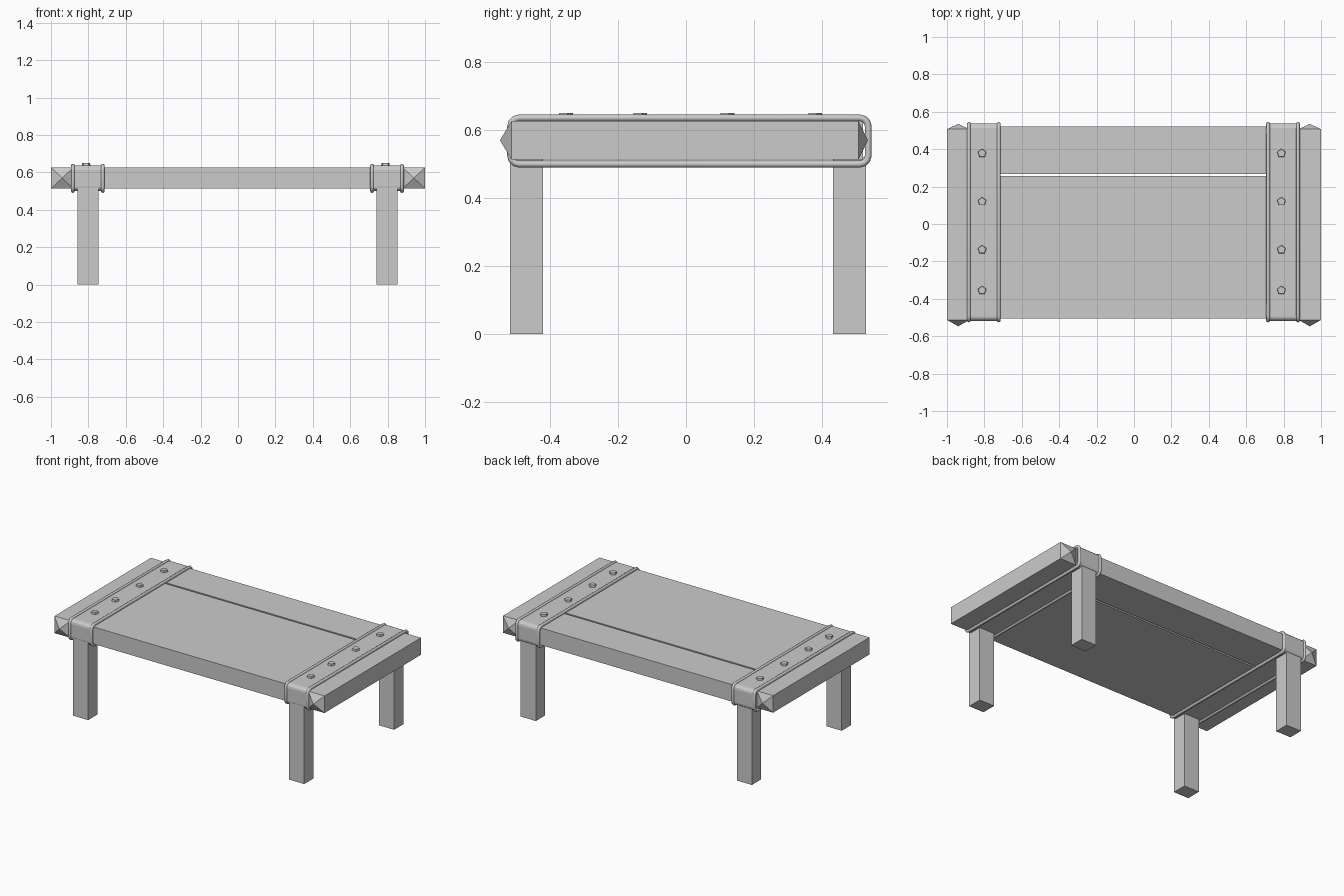
import bpy, bmesh, math
from mathutils import Vector

if "Cube" in bpy.data.objects:
    bpy.data.objects.remove(bpy.data.objects["Cube"])


def finish(name, bm):
    bmesh.ops.recalc_face_normals(bm, faces=bm.faces)
    me = bpy.data.meshes.new(name)
    bm.to_mesh(me)
    bm.free()
    ob = bpy.data.objects.new(name, me)
    bpy.context.collection.objects.link(ob)
    return ob


def box(name, x, y, z, tips=None):
    bm = bmesh.new()
    bmesh.ops.create_cube(bm, size=1)
    for v in bm.verts:
        v.co = Vector([r[0] if c < 0 else r[1] for c, r in zip(v.co, (x, y, z))])
    # optional pyramid points on the front and back ends
    if tips:
        bm.normal_update()
        ends = [f for f in bm.faces if abs(f.normal.y) > 0.9]
        for f in ends:
            tip_y = tips[0] if f.normal.y < 0 else tips[1]
            poked = bmesh.ops.poke(bm, faces=[f])
            poked["verts"][0].co.y = tip_y
    return finish(name, bm)


def rounded_loop(y0, y1, z0, z1, r, n=3):
    pts = []
    for k, (cy, cz) in enumerate(((y1 - r, z1 - r), (y0 + r, z1 - r),
                                  (y0 + r, z0 + r), (y1 - r, z0 + r))):
        for i in range(n + 1):
            a = math.pi / 2 * (k + i / n)
            pts.append((cy + r * math.cos(a), cz + r * math.sin(a)))
    return pts


def band(name, x0, x1, outer, inner):
    # closed flat strap with thickness
    bm = bmesh.new()
    rings = [[bm.verts.new((x, y, z)) for y, z in loop]
             for x, loop in ((x0, outer), (x1, outer), (x1, inner), (x0, inner))]
    n = len(outer)
    for k in range(4):
        a, b = rings[k], rings[(k + 1) % 4]
        for i in range(n):
            j = (i + 1) % n
            bm.faces.new((a[i], a[j], b[j], b[i]))
    return finish(name, bm)


def rope(name, x, loop, r, sides=8):
    # round bead swept along the strap edge
    bm = bmesh.new()
    pts = [Vector((x, y, z)) for y, z in loop]
    n = len(pts)
    rings = []
    for i, p in enumerate(pts):
        t = (pts[(i + 1) % n] - pts[i - 1]).normalized()
        side = t.cross(Vector((1, 0, 0)))
        rings.append([bm.verts.new(p + r * (math.cos(a) * side + math.sin(a) * Vector((1, 0, 0))))
                      for a in (2 * math.pi * s / sides for s in range(sides))])
    for i in range(n):
        a, b = rings[i], rings[(i + 1) % n]
        for s in range(sides):
            q = (s + 1) % sides
            bm.faces.new((a[s], a[q], b[q], b[s]))
    ob = finish(name, bm)
    for f in ob.data.polygons:
        f.use_smooth = True
    return ob


Z = (0.513, 0.627)

# long planks, one gap near the back
for i, y in enumerate(((-0.505, -0.25), (-0.25, 0.005), (0.005, 0.256), (0.268, 0.52))):
    box(f"plank_{i + 1}", (-0.88, 0.88), y, Z)

# end boards with pointed ends
for side, x in (("left", (-1.0, -0.88)), ("right", (0.88, 1.0))):
    box(f"{side}_end_board", x, (-0.513, 0.507), Z, tips=(-0.547, 0.535))

outer = rounded_loop(-0.519, 0.538, 0.500, 0.637, 0.025)
inner = rounded_loop(-0.511, 0.530, 0.508, 0.629, 0.017)
bead = rounded_loop(-0.516, 0.536, 0.500, 0.636, 0.025)

for side, cx in (("left", -0.803), ("right", 0.797)):
    # strap and its two rolled edges
    band(f"{side}_strap", cx - 0.08, cx + 0.08, outer, inner)
    for e, s in (("a", -1), ("b", 1)):
        rope(f"{side}_strap_edge_{e}", cx + s * 0.08, bead, 0.010)
    # legs
    for end, y in (("front", (-0.518, -0.42)), ("back", (0.433, 0.53))):
        box(f"{side}_{end}_leg", (cx - 0.056, cx + 0.056), y, (0, 0.52))
    # five-sided rivets
    for i, y in enumerate((-0.355, -0.137, 0.12, 0.378)):
        bm = bmesh.new()
        bmesh.ops.create_cone(bm, cap_ends=True, segments=5, radius1=0.025,
                              radius2=0.022, depth=0.018)
        ob = finish(f"{side}_rivet_{i + 1}", bm)
        ob.location = (cx - 0.009, y, 0.641)
